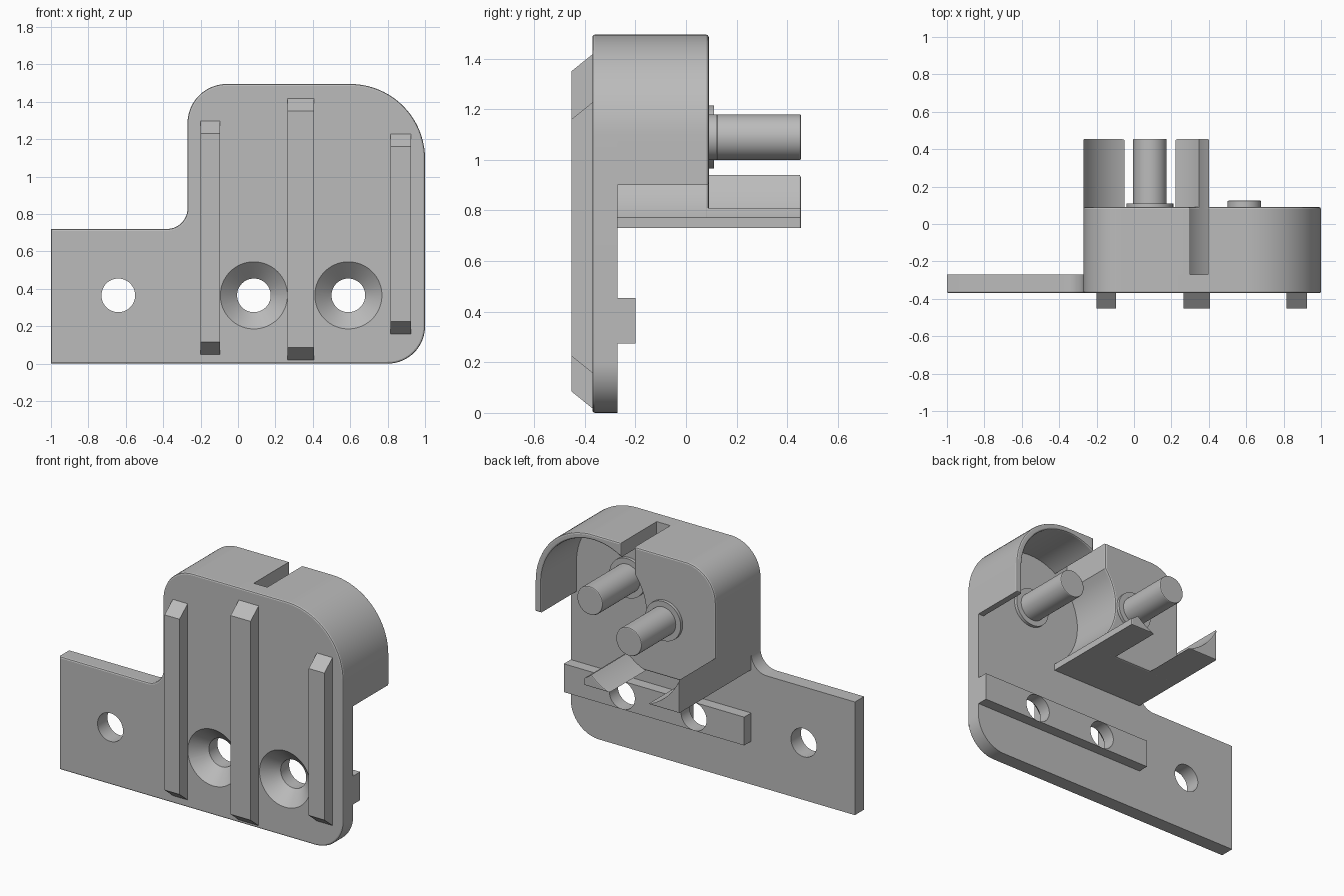
import bpy, bmesh
from math import cos, sin, radians, pi
from mathutils import Matrix

cube = bpy.data.objects.get("Cube")
if cube:
    bpy.data.objects.remove(cube)

grey = bpy.data.materials.new("plain grey")
grey.use_nodes = True
colour = (0.5, 0.5, 0.5, 1)
grey.diffuse_color = colour
grey.node_tree.nodes["Principled BSDF"].inputs["Base Color"].default_value = colour

FRONT, FLOOR, REAR, TIP = -0.37, -0.27, 0.09, 0.455
PIN_A, PIN_B, PIN_Z = 0.085, 0.59, 1.09
HOLE_Z = 0.365


def arc(cx, cz, r, start, end, steps=20):
    """Points on an arc in the xz plane, angles in degrees."""
    angles = [radians(start + (end - start) * i / steps) for i in range(steps + 1)]
    return [(cx + r * cos(a), cz + r * sin(a)) for a in angles]


def finish(bm, name):
    bmesh.ops.recalc_face_normals(bm, faces=bm.faces)
    mesh = bpy.data.meshes.new(name)
    bm.to_mesh(mesh)
    bm.free()
    mesh.materials.append(grey)
    ob = bpy.data.objects.new(name, mesh)
    bpy.context.collection.objects.link(ob)
    return ob


def prism(name, outline, y0, y1, round_y=None, size=0.01):
    """Extrude an xz outline along y, optionally rounding the rim at round_y."""
    bm = bmesh.new()
    face = bm.faces.new([bm.verts.new((x, y0, z)) for x, z in outline])
    new = bmesh.ops.extrude_face_region(bm, geom=[face])["geom"]
    bmesh.ops.translate(bm, vec=(0, y1 - y0, 0),
                        verts=[g for g in new if isinstance(g, bmesh.types.BMVert)])
    if round_y is not None:
        rim = [e for e in bm.edges if all(abs(v.co.y - round_y) < 1e-4 for v in e.verts)]
        bmesh.ops.bevel(bm, geom=rim, offset=size, segments=2, profile=0.5, affect='EDGES')
    return finish(bm, name)


def cone(name, x, z, r0, r1, y0, y1):
    """Round solid along y, radius r0 at y0 and r1 at y1."""
    bm = bmesh.new()
    place = Matrix.Translation((x, (y0 + y1) / 2, z)) @ Matrix.Rotation(-pi / 2, 4, 'X')
    bmesh.ops.create_cone(bm, cap_ends=True, segments=64, radius1=r0, radius2=r1,
                          depth=y1 - y0, matrix=place)
    return finish(bm, name)


def box(x0, x1, z0, z1):
    return [(x0, z0), (x1, z0), (x1, z1), (x0, z1)]


def cut(target, cutter):
    mod = target.modifiers.new("cut", 'BOOLEAN')
    mod.operation, mod.solver, mod.object = 'DIFFERENCE', 'EXACT', cutter
    bpy.context.view_layer.objects.active = target
    bpy.ops.object.modifier_apply(modifier=mod.name)
    bpy.data.objects.remove(cutter)


parts = []

# Mounting plate with rounded corners and a side tab
top_left = arc(-0.06, 1.285, 0.21, 90, 180)
top_right = arc(0.6, 1.095, 0.4, 0, 90)
plate_outline = ([(-1, 0)] + arc(0.8, 0.2, 0.2, -90, 0) + top_right + top_left
                 + arc(-0.38, 0.83, 0.11, 0, -90) + [(-1, 0.72)])
plate = prism("mounting_plate", plate_outline, FRONT, FLOOR, FRONT)
bar = prism("rear_bar", box(-0.27, 1, 0.275, 0.455), FLOOR, -0.2)
parts += [plate, bar]

# Screw holes, two of them countersunk
for x in (-0.64, PIN_A, PIN_B):
    cut(plate, cone("hole_cutter", x, HOLE_Z, 0.09, 0.09, -0.5, 0))
for x in (PIN_A, PIN_B):
    cut(bar, cone("hole_cutter", x, HOLE_Z, 0.09, 0.09, -0.5, 0))
    cut(plate, cone("sink_cutter", x, HOLE_Z, 0.19, 0.09, FRONT - 0.01, FRONT + 0.085))

# Front ridges with sloping ends
for name, x0, x1, z0, z1 in (("right_ridge", -0.2, -0.095, 0.04, 1.305),
                             ("middle_ridge", 0.265, 0.405, 0.01, 1.425),
                             ("left_ridge", 0.815, 0.925, 0.15, 1.235)):
    ridge = prism(name, box(x0, x1, z0, z1), FRONT - 0.083, FRONT + 0.01)
    for v in ridge.data.vertices:
        if v.co.y < FRONT:
            v.co.z += 0.075 if v.co.z < 0.5 else -0.075
    parts.append(ridge)

# Solid housing, hollowed on one side by the round cavity
block_outline = ([(-0.27, 0.73), (0.4, 0.73)]
                 + arc(PIN_B, PIN_Z, 0.37, 239.1, 141.6)
                 + [(0.3, 1.495)] + top_left)
parts.append(prism("housing_block", block_outline, FLOOR, REAR, REAR))

# Thin curved wall around the cavity, separated by the top slot
wall_outline = ([(1, 0.9)] + top_right + [(0.395, 1.495)]
                + arc(PIN_B, PIN_Z, 0.37, 121.8, 0, 40) + [(0.96, 0.9)])
parts.append(prism("cavity_wall", wall_outline, FLOOR, REAR, REAR))

# Guide arms reaching backward
corner_outline = [(-0.27, 0.73)] + arc(PIN_A, PIN_Z, 0.385, 249.2, 202.8)
parts.append(prism("corner_arm", corner_outline, REAR - 0.03, TIP, TIP, 0.006))
middle_outline = ([(0.4, 0.73)] + arc(PIN_B, PIN_Z, 0.37, 239.1, 229.3, 8)
                  + arc(PIN_A, PIN_Z, 0.385, -46.8, -69.2, 10)[1:])
parts.append(prism("middle_arm", middle_outline, REAR - 0.03, TIP, TIP, 0.006))

# Axle pins with low collars
for name, x, base, end in (("outer_pin", PIN_A, REAR, TIP), ("cavity_pin", PIN_B, FLOOR, 0.125)):
    circle = arc(x, PIN_Z, 0.09, 0, 360, 48)[:-1]
    parts.append(prism(name, circle, base - 0.02, end, end, 0.006))
    parts.append(cone(name + "_collar", x, PIN_Z, 0.125, 0.125, base - 0.01, base + 0.02))

# Smooth the round surfaces, keep the edges crisp
bpy.ops.object.select_all(action='DESELECT')
for part in parts:
    part.select_set(True)
bpy.context.view_layer.objects.active = parts[0]
bpy.ops.object.shade_smooth_by_angle(angle=radians(20))
